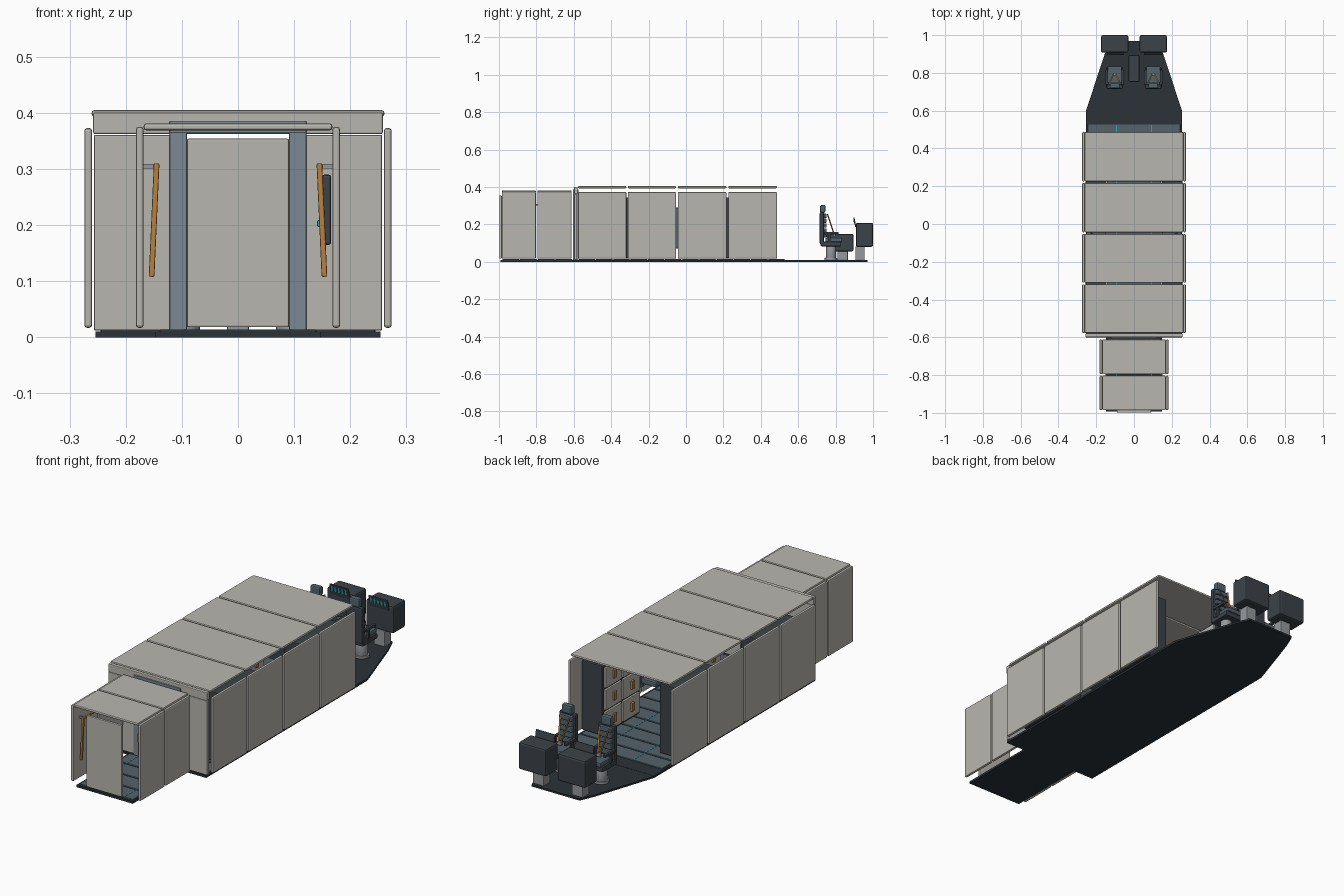
import bpy, bmesh
from mathutils import Vector, Matrix

if "Cube" in bpy.data.objects:
    bpy.data.objects.remove(bpy.data.objects["Cube"])


def material(name, rgb):
    m = bpy.data.materials.new(name)
    m.diffuse_color = (*rgb, 1)
    m.use_nodes = True
    m.node_tree.nodes["Principled BSDF"].inputs["Base Color"].default_value = m.diffuse_color
    return m


PANEL = material("panel_white", (0.48, 0.47, 0.43))
DARK = material("dark_hull", (0.025, 0.032, 0.038))
CASE = material("dark_case", (0.045, 0.055, 0.065))
BLUE = material("blue_grey", (0.2, 0.25, 0.29))
TILE = material("floor_tile", (0.09, 0.125, 0.145))
PAD = material("seat_pad", (0.085, 0.125, 0.155))
METAL = material("metal", (0.3, 0.32, 0.34))
ORANGE = material("strap_orange", (0.48, 0.22, 0.05))
TEAL = material("teal_light", (0.02, 0.4, 0.45))


def finish(name, bm, mat, bevel=0.0, segs=2):
    bmesh.ops.recalc_face_normals(bm, faces=bm.faces)
    me = bpy.data.meshes.new(name)
    bm.to_mesh(me)
    bm.free()
    me.materials.append(mat)
    ob = bpy.data.objects.new(name, me)
    bpy.context.collection.objects.link(ob)
    if bevel:
        mod = ob.modifiers.new("bevel", "BEVEL")
        mod.width, mod.segments = bevel, segs
        mod.limit_method = "ANGLE"
    return ob


def box(name, x, y, z, mat, bevel=0.0, segs=2):
    """Box from (min, max) pairs."""
    bm = bmesh.new()
    size = [abs(b - a) for a, b in (x, y, z)]
    mid = [(a + b) / 2 for a, b in (x, y, z)]
    bmesh.ops.create_cube(bm, size=1, matrix=Matrix.Translation(mid) @ Matrix.Diagonal((*size, 1)))
    return finish(name, bm, mat, bevel, segs)


def bar(name, a, b, w, t, mat, bevel=0.0):
    """Rectangular bar running from point a to point b."""
    a, b = Vector(a), Vector(b)
    d = b - a
    bm = bmesh.new()
    rot = d.to_track_quat("Z", "Y").to_matrix().to_4x4()
    bmesh.ops.create_cube(bm, size=1, matrix=Matrix.Translation((a + b) / 2) @ rot
                          @ Matrix.Diagonal((w, t, d.length, 1)))
    return finish(name, bm, mat, bevel)


def post(name, x, y, z0, z1, r0, r1, mat, sides=16):
    bm = bmesh.new()
    bmesh.ops.create_cone(bm, cap_ends=True, segments=sides, radius1=r0, radius2=r1, depth=z1 - z0,
                          matrix=Matrix.Translation((x, y, (z0 + z1) / 2)))
    ob = finish(name, bm, mat, 0.002)
    for p in ob.data.polygons:
        p.use_smooth = len(p.vertices) == 4
    return ob


def slab(name, outline, z0, z1, mat):
    bm = bmesh.new()
    f = bm.faces.new([bm.verts.new((x, y, z0)) for x, y in outline])
    ext = bmesh.ops.extrude_face_region(bm, geom=[f])
    for v in ext["geom"]:
        if isinstance(v, bmesh.types.BMVert):
            v.co.z = z1
    return finish(name, bm, mat)


def mx(s, a, b):
    """Mirror an x range to side s."""
    return tuple(sorted((s * a, s * b)))


# Base decks
box("cabin_deck", (-0.254, 0.254), (-0.6, 0.6), (0, 0.01), DARK)
box("airlock_deck", (-0.147, 0.147), (-0.993, -0.6), (0, 0.01), DARK)
slab("cockpit_deck", [(-0.254, 0.6), (0.254, 0.6), (0.155, 0.9), (0.125, 0.97), (-0.125, 0.97), (-0.155, 0.9)],
     0, 0.009, DARK)

# Floor tiles with guide light strips
N = 12
for i in range(N):
    y0 = -0.575 + i * 1.105 / N
    box("cabin_floor_tile", (-0.245, 0.245), (y0 + 0.003, y0 + 1.105 / N - 0.003), (0.009, 0.014), TILE, 0.0015, 1)
for i in range(4):
    y0 = -0.985 + i * 0.095
    box("airlock_floor_tile", (-0.14, 0.14), (y0 + 0.003, y0 + 0.092), (0.009, 0.014), TILE, 0.0015, 1)
for s in (-1, 1):
    box("floor_light_strip", mx(s, 0.091, 0.095), (-0.57, 0.525), (0.012, 0.015), TEAL)
    box("airlock_light_strip", mx(s, 0.091, 0.095), (-0.98, -0.61), (0.012, 0.015), TEAL)

# Cabin wall and roof panels
for y0, y1 in ((-0.577, -0.319), (-0.311, -0.053), (-0.044, 0.217), (0.226, 0.487)):
    box("roof_panel", (-0.261, 0.261), (y0, y1), (0.393, 0.405), PANEL, 0.005)
    for s in (-1, 1):
        box("wall_panel", mx(s, 0.26, 0.274), (y0, y1), (0.017, 0.373), PANEL, 0.005)

# Airlock wall and roof panels, outer door
for y0, y1 in ((-0.985, -0.803), (-0.795, -0.612)):
    box("airlock_roof_panel", (-0.168, 0.168), (y0, y1), (0.369, 0.381), PANEL, 0.004)
    for s in (-1, 1):
        box("airlock_wall_panel", mx(s, 0.168, 0.182), (y0, y1), (0.017, 0.375), PANEL, 0.005)
box("outer_door", (-0.091, 0.091), (-0.998, -0.985), (0.018, 0.354), PANEL, 0.003)

# Bulkhead between airlock and cabin
box("bulkhead_header", (-0.258, 0.258), (-0.598, -0.58), (0.362, 0.401), PANEL, 0.003)
box("door_frame_lintel", (-0.122, 0.122), (-0.604, -0.574), (0.364, 0.386), BLUE, 0.002)
for s in (-1, 1):
    box("bulkhead_panel", mx(s, 0.12, 0.257), (-0.598, -0.582), (0.012, 0.361), PANEL, 0.003)
    box("door_frame_post", mx(s, 0.091, 0.122), (-0.604, -0.574), (0.01, 0.366), BLUE, 0.002)

# Airlock grab rails and control panel
for s in (-1, 1):
    bar("grab_rail_upright", (s * 0.145, -0.945, 0.31), (s * 0.154, -0.945, 0.108), 0.01, 0.01, ORANGE, 0.002)
    bar("grab_rail_top", (s * 0.146, -0.945, 0.305), (s * 0.146, -0.7, 0.305), 0.008, 0.008, ORANGE, 0.002)
    for y in (-0.94, -0.705):
        bar("grab_rail_bracket", (s * 0.146, y, 0.305), (s * 0.17, y, 0.305), 0.008, 0.008, METAL)
box("control_panel", (0.15, 0.166), (-0.75, -0.65), (0.165, 0.29), CASE, 0.004)
box("control_button", (0.141, 0.151), (-0.71, -0.69), (0.197, 0.209), TEAL, 0.002)

# Locker racks along both cabin walls
for s in (-1, 1):
    for y0 in (0.13, -0.475):
        box("locker_rack", mx(s, 0.15, 0.256), (y0, y0 + 0.28), (0.018, 0.345), CASE, 0.004)
        for c in range(2):
            for r in range(3):
                ya, za = y0 + 0.012 + c * 0.132, 0.03 + r * 0.104
                box("locker_door", mx(s, 0.14, 0.152), (ya, ya + 0.122), (za, za + 0.096), PANEL, 0.003)
                box("locker_pull", mx(s, 0.13, 0.141), (ya + 0.051, ya + 0.071), (za + 0.03, za + 0.07),
                    ORANGE, 0.002)
    # Wall jump seat between racks
    box("jump_seat_back", mx(s, 0.225, 0.252), (-0.105, 0.015), (0.07, 0.29), PAD, 0.006)
    box("jump_seat_cushion", mx(s, 0.15, 0.235), (-0.1, 0.01), (0.09, 0.115), PAD, 0.006)
    for a, b in ((-0.085, -0.055), (-0.005, -0.035)):
        bar("jump_seat_strap", (s * 0.222, a, 0.28), (s * 0.222, b, 0.125), 0.008, 0.008, ORANGE)

# Pilot seats facing the consoles
for s in (-1, 1):
    x = s * 0.102
    post("seat_base", x, 0.775, 0.009, 0.02, 0.034, 0.034, METAL)
    post("seat_pedestal", x, 0.775, 0.018, 0.085, 0.028, 0.026, METAL)
    box("seat_pan", (x - 0.045, x + 0.045), (0.72, 0.83), (0.083, 0.108), CASE, 0.005)
    box("seat_cushion", (x - 0.038, x + 0.038), (0.745, 0.835), (0.105, 0.128), PAD, 0.006)
    box("seat_back_shell", (x - 0.043, x + 0.043), (0.715, 0.738), (0.095, 0.265), CASE, 0.006)
    for i in range(5):
        z = 0.13 + i * 0.026
        box("seat_back_pad", (x - 0.035, x + 0.035), (0.732, 0.752), (z, z + 0.023), PAD, 0.005)
    box("headrest", (x - 0.026, x + 0.026), (0.717, 0.745), (0.262, 0.303), PAD, 0.007)
    for t in (-1, 1):
        box("armrest", (x + t * 0.042 - 0.007, x + t * 0.042 + 0.007), (0.738, 0.815), (0.147, 0.16), CASE, 0.003)
        bar("armrest_support", (x + t * 0.042, 0.765, 0.1), (x + t * 0.042, 0.765, 0.15), 0.009, 0.014, CASE)
        bar("harness_strap", (x + t * 0.024, 0.756, 0.255), (x + t * 0.006, 0.793, 0.145), 0.007, 0.004, ORANGE)
    box("harness_buckle", (x - 0.01, x + 0.01), (0.786, 0.8), (0.135, 0.151), METAL, 0.002)

    # Flight console with angled display
    box("console", mx(s, 0.03, 0.174), (0.908, 1.0), (0.08, 0.208), CASE, 0.008)
    box("console_pedestal", (x - 0.028, x + 0.028), (0.905, 0.955), (0.008, 0.083), METAL, 0.003)
    bar("display", (x, 0.908, 0.185), (x, 0.898, 0.236), 0.1, 0.006, CASE, 0.002)
    for i in range(5):
        bx = x - 0.036 + i * 0.018
        bar("display_bar", (bx, 0.9, 0.204), (bx, 0.896, 0.228), 0.009, 0.003, TEAL)

# Centre console between the seats
box("centre_console", (-0.028, 0.028), (0.752, 0.895), (0.056, 0.148), CASE, 0.006)
box("centre_console_pedestal", (-0.02, 0.02), (0.81, 0.865), (0.008, 0.06), METAL, 0.003)
